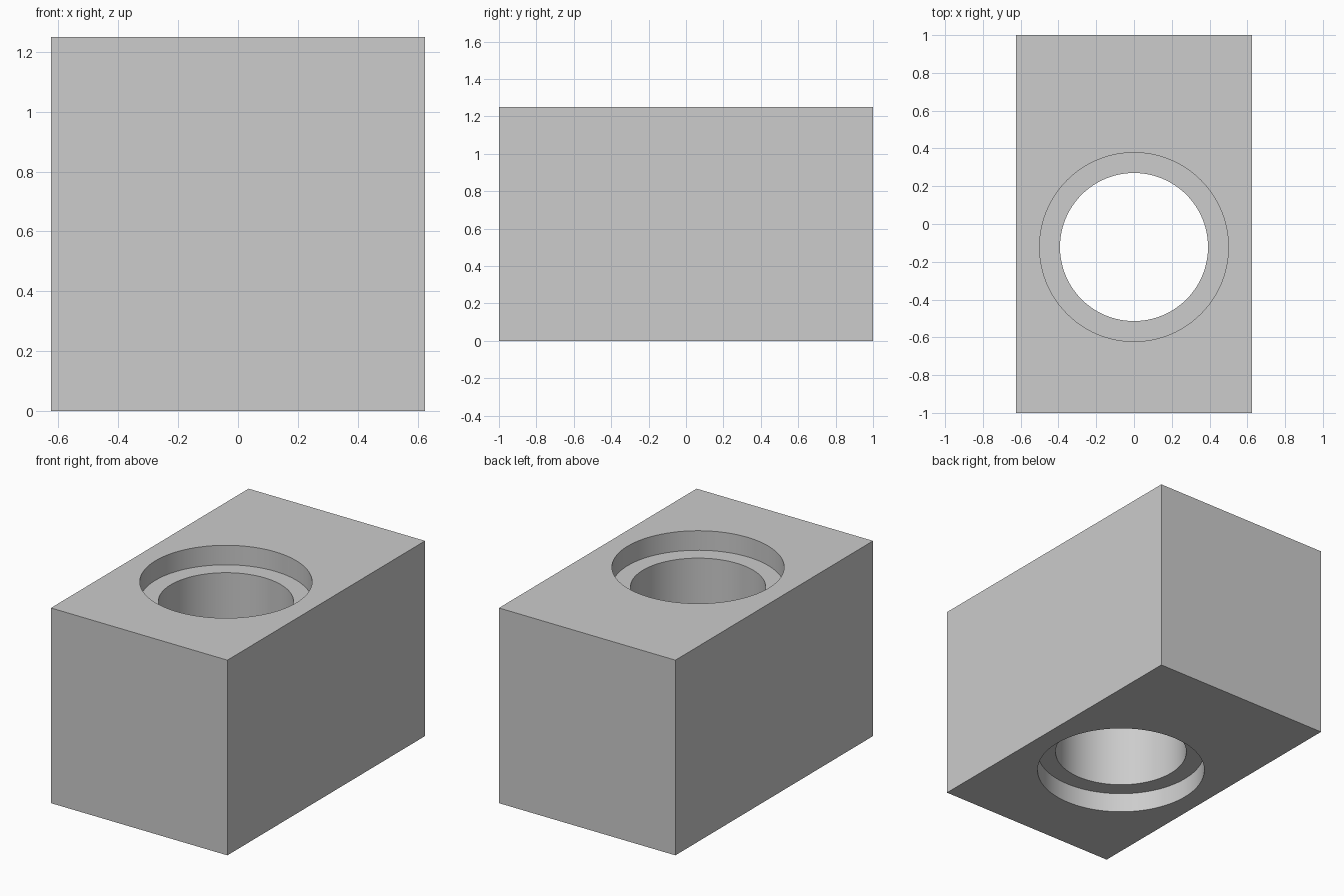
import bpy
import math

if "Cube" in bpy.data.objects:
    bpy.data.objects.remove(bpy.data.objects["Cube"], do_unlink=True)

WIDTH, LENGTH, HEIGHT = 1.25, 2.0, 1.25
HOLE_Y = -0.122
BORE_R, RECESS_R, RECESS_DEPTH = 0.392, 0.5, 0.125

# Plain grey material
grey = bpy.data.materials.new("light_grey")
grey.use_nodes = True
colour = (0.604, 0.604, 0.604, 1.0)
grey.diffuse_color = colour
grey.node_tree.nodes["Principled BSDF"].inputs["Base Color"].default_value = colour

# Solid block
bpy.ops.mesh.primitive_cube_add(size=1, location=(0, 0, HEIGHT / 2))
block = bpy.context.object
block.name = "bored_block"
block.scale = (WIDTH, LENGTH, HEIGHT)
bpy.ops.object.transform_apply(location=True, rotation=False, scale=True)
block.data.materials.append(grey)


def cut_hole(name, radius, z_low, z_high):
    """Drill a round vertical hole through the block between two heights."""
    bpy.ops.mesh.primitive_cylinder_add(
        vertices=96, radius=radius, depth=z_high - z_low,
        location=(0, HOLE_Y, (z_low + z_high) / 2))
    cutter = bpy.context.object
    cutter.name = name
    cutter.data.materials.append(grey)
    cutter.hide_render = True
    bpy.context.view_layer.objects.active = block
    mod = block.modifiers.new(name, "BOOLEAN")
    mod.operation = "DIFFERENCE"
    mod.solver = "EXACT"
    mod.object = cutter
    bpy.ops.object.modifier_apply(modifier=mod.name)
    bpy.data.objects.remove(cutter, do_unlink=True)


# Through bore with a matching wider recess at top and bottom
cut_hole("bore_cutter", BORE_R, -0.2, HEIGHT + 0.2)
cut_hole("top_recess_cutter", RECESS_R, HEIGHT - RECESS_DEPTH, HEIGHT + 0.2)
cut_hole("bottom_recess_cutter", RECESS_R, -0.2, RECESS_DEPTH)

# Smooth bore walls, sharp rims
bpy.ops.object.select_all(action="DESELECT")
block.select_set(True)
bpy.context.view_layer.objects.active = block
bpy.ops.object.shade_smooth_by_angle(angle=math.radians(30))
